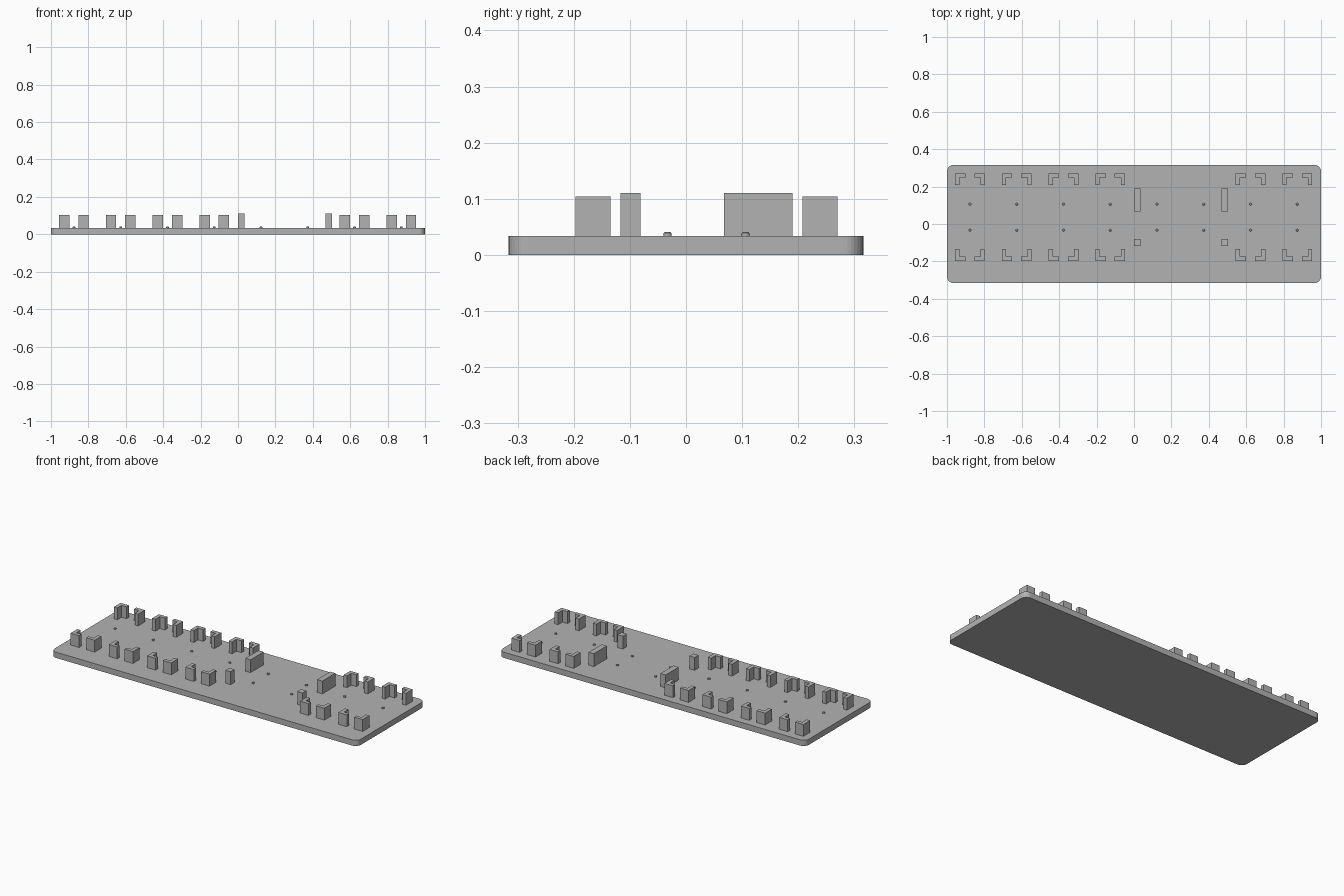
import bpy, bmesh, math
from mathutils import Matrix

cube = bpy.data.objects.get("Cube")
if cube:
    bpy.data.objects.remove(cube, do_unlink=True)

grey = bpy.data.materials.new("plain grey")
grey.use_nodes = True
colour = (0.45, 0.45, 0.45, 1)
grey.diffuse_color = colour
grey.node_tree.nodes["Principled BSDF"].inputs["Base Color"].default_value = colour

TOP = 0.034        # upper face of the base plate
PITCH = 0.25       # spacing of the stations along x
SHIFT = -0.002


def add_object(name, bm):
    bmesh.ops.recalc_face_normals(bm, faces=bm.faces)
    mesh = bpy.data.meshes.new(name)
    bm.to_mesh(mesh)
    bm.free()
    mesh.materials.append(grey)
    obj = bpy.data.objects.new(name, mesh)
    bpy.context.collection.objects.link(obj)
    return obj


def prism(name, outline, z0, z1):
    """Extrude a flat outline from z0 up to z1."""
    bm = bmesh.new()
    face = bm.faces.new([bm.verts.new((x, y, z0)) for x, y in outline])
    up = bmesh.ops.extrude_face_region(bm, geom=[face])["geom"]
    moved = [v for v in up if isinstance(v, bmesh.types.BMVert)]
    bmesh.ops.translate(bm, verts=moved, vec=(0, 0, z1 - z0))
    return add_object(name, bm)


def block(name, x0, x1, y0, y1, z1):
    return prism(name, [(x0, y0), (x1, y0), (x1, y1), (x0, y1)], TOP, z1)


# Base plate with rounded corners
radius, half_x, half_y, steps = 0.035, 1.0, 0.316, 8
outline = []
for quarter, (sx, sy) in enumerate([(1, 1), (-1, 1), (-1, -1), (1, -1)]):
    for i in range(steps + 1):
        a = math.pi / 2 * (quarter + i / steps)
        outline.append((sx * (half_x - radius) + radius * math.cos(a),
                        sy * (half_y - radius) + radius * math.sin(a)))
prism("base_plate", outline, 0, TOP)

# Corner brackets: four L shapes around each station, corner pointing outwards
arm_x, arm_y, wall = 0.055, 0.062, 0.022
for station in (-3.5, -2.5, -1.5, -0.5, 2.5, 3.5):
    cx = station * PITCH + SHIFT
    for sx, side in ((-1, "right"), (1, "left")):
        for y, sy, end in ((-0.197, -1, "front"), (0.27, 1, "back")):
            shape = [(0, 0), (arm_x, 0), (arm_x, wall), (wall, wall),
                     (wall, arm_y), (0, arm_y)]
            prism(f"{end}_{side}_bracket",
                  [(cx + sx * (0.079 - u), y - sy * v) for u, v in shape],
                  TOP, 0.104)

# Upright stops on both sides of the wide bay
for x in (0.0, 0.469):
    block("long_stop", x, x + 0.034, 0.068, 0.19, 0.11)
    block("short_stop", x, x + 0.034, -0.117, -0.081, 0.11)

# Two rows of small locating pins with chamfered tops
for i in range(8):
    for y in (-0.033, 0.106):
        bm = bmesh.new()
        place = Matrix.Translation(((i - 3.5) * PITCH + SHIFT, y, TOP + 0.002))
        bmesh.ops.create_cone(bm, cap_ends=True, segments=16, radius1=0.007,
                              radius2=0.007, depth=0.01, matrix=place)
        rim = [e for e in bm.edges
               if all(v.co.z > TOP + 0.005 for v in e.verts)]
        bmesh.ops.bevel(bm, geom=rim, offset=0.002, segments=1,
                        affect='EDGES')
        add_object("locating_pin", bm)
